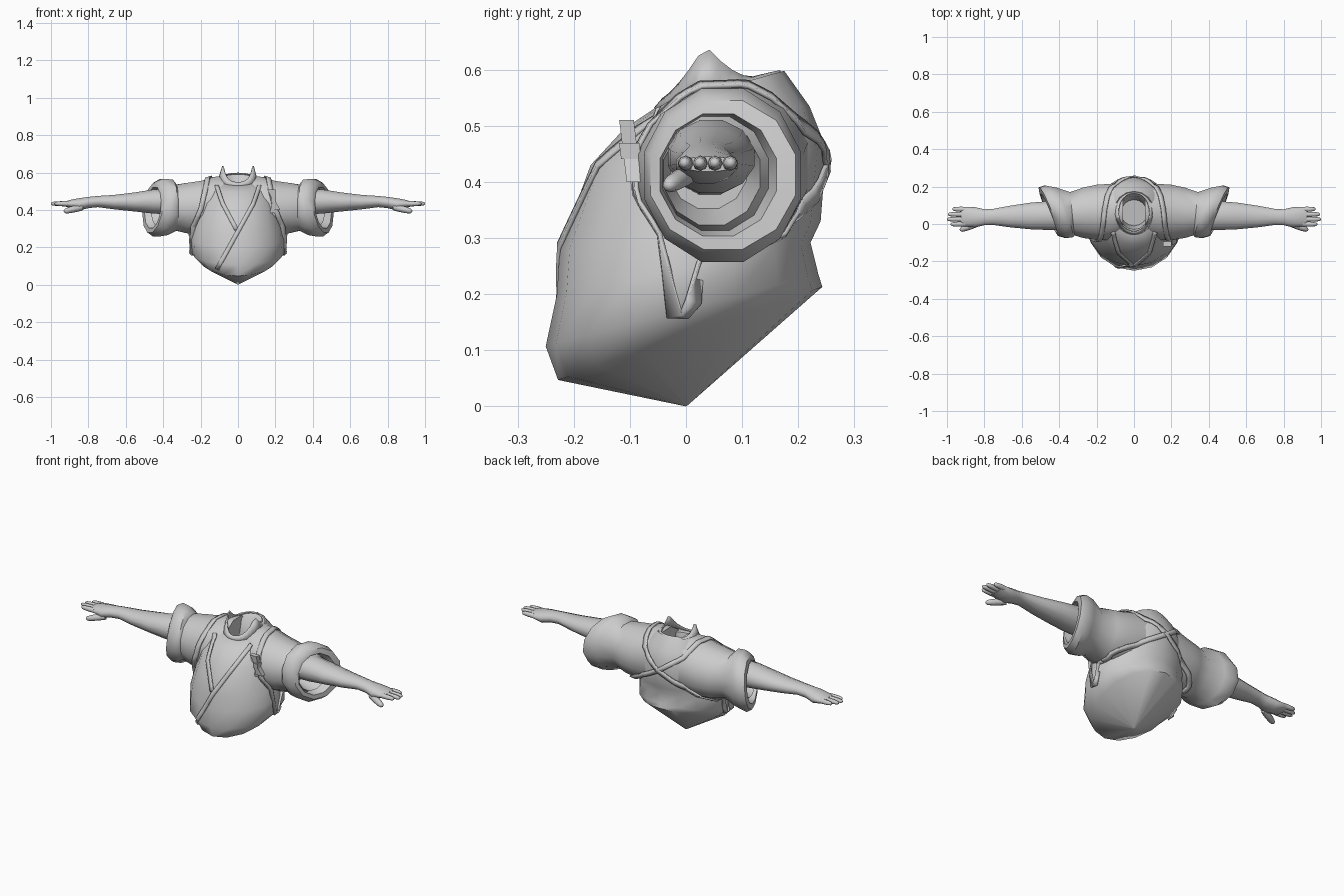
import bpy, math
from mathutils import Vector
from mathutils.bvhtree import BVHTree

if "Cube" in bpy.data.objects:
    bpy.data.objects.remove(bpy.data.objects["Cube"])


def make(name, verts, faces, angle=50, mirror=False, solid=0):
    me = bpy.data.meshes.new(name)
    me.from_pydata([tuple(v) for v in verts], [], faces)
    ob = bpy.data.objects.new(name, me)
    bpy.context.collection.objects.link(ob)
    bpy.ops.object.select_all(action='DESELECT')
    ob.select_set(True)
    bpy.context.view_layer.objects.active = ob
    bpy.ops.object.mode_set(mode='EDIT')
    bpy.ops.mesh.select_all(action='SELECT')
    bpy.ops.mesh.normals_make_consistent(inside=False)
    bpy.ops.object.mode_set(mode='OBJECT')
    bpy.ops.object.shade_smooth_by_angle(angle=math.radians(angle))
    if solid:
        m = ob.modifiers.new("thickness", 'SOLIDIFY')
        m.thickness, m.offset = solid, 0
    if mirror:
        ob.modifiers.new("mirror", 'MIRROR').use_clip = False
    return ob


def loft(name, rings, start=True, end=True, **kw):
    n = len(rings[0])
    verts = [v for r in rings for v in r]
    faces = [(i * n + j, i * n + (j + 1) % n, (i + 1) * n + (j + 1) % n, (i + 1) * n + j)
             for i in range(len(rings) - 1) for j in range(n)]
    for use, base in ((start, 0), (end, (len(rings) - 1) * n)):
        if use:
            c = len(verts)
            verts.append(sum((Vector(v) for v in verts[base:base + n]), Vector()) / n)
            faces += [(base + j, base + (j + 1) % n, c) for j in range(n)]
    return make(name, verts, faces, **kw)


def body_ring(fy, fz, by, bz, hx, n=16):
    # tilted ellipse running from a front point to a back point
    out = []
    for k in range(n):
        a = 2 * math.pi * k / n
        t = (1 - math.cos(a)) / 2
        out.append(Vector((hx * math.sin(a), fy + (by - fy) * t, fz + (bz - fz) * t)))
    return out


def arm_ring(x, y0, y1, z0, z1, sy=0, sz=0, n=12):
    # ellipse across the arm, leaning by sy and sz
    out = []
    for k in range(n):
        a = 2 * math.pi * (k + .5) / n
        dy, dz = (y1 - y0) / 2 * math.cos(a), (z1 - z0) / 2 * math.sin(a)
        out.append(Vector((x + sy * dy + sz * dz, (y0 + y1) / 2 + dy, (z0 + z1) / 2 + dz)))
    return out


# torso: wrapped robe with pointed underside and hollow neck
torso = loft("torso", [body_ring(*r) for r in (
    (0, 0, 0.002, 0.001, 0.001), (-.228, .047, .243, .213, .20), (-.25, .107, .236, .235, .25),
    (-.23, .20, .222, .292, .255), (-.225, .28, .24, .33, .24), (-.17, .43, .25, .46, .21),
    (-.11, .495, .22, .535, .175), (-.05, .535, .175, .598, .11),
    (-.03, .53, .15, .575, .08), (-.01, .45, .13, .47, .07))])

# collar with two upright points
low, top = body_ring(-.055, .53, .172, .59, .105, 32), []
for v in body_ring(-.04, .545, .165, .597, .083, 32):
    d = abs(v.y - .035) / .085
    top.append(v + Vector((0, 0, .08 * max(0, 1 - d) ** 1.6)))
loft("collar", [low, top], start=False, end=False, solid=.006)

# baggy rolled sleeves
sleeve = loft("sleeves", [arm_ring(*r) for r in (
    (.06, -.06, .225, .28, .59), (.13, -.09, .22, .265, .582), (.20, -.09, .215, .265, .56),
    (.27, -.08, .20, .27, .55), (.33, -.065, .175, .285, .54, .1),
    (.375, -.075, .20, .26, .567, .35, -.1), (.42, -.08, .21, .252, .572, .4, -.12),
    (.455, -.068, .2, .275, .55, .4, -.12), (.455, -.05, .165, .30, .525, .4, -.1),
    (.415, -.045, .15, .31, .52, .3), (.44, -.043, .135, .32, .51, .3),
    (.35, -.03, .11, .35, .49))], mirror=True, angle=40)

# forearms and palms
loft("arms", [arm_ring(x, y - a, y + a, z - b, z + b) for x, y, z, a, b in (
    (.33, .042, .445, .075, .07), (.45, .045, .445, .08, .067), (.55, .043, .443, .074, .053),
    (.66, .04, .442, .06, .04), (.75, .038, .445, .045, .031), (.80, .036, .44, .044, .031),
    (.85, .036, .43, .056, .034), (.895, .039, .432, .055, .023), (.925, .04, .432, .05, .014))],
    mirror=True, angle=60)


def finger(name, a, b, r):
    a, b = Vector(a), Vector(b)
    d = (b - a).normalized()
    u = d.cross(Vector((0, 0, 1))).normalized()
    w = u.cross(d)
    rings = []
    for t, s in ((0, 1), (.35, 1.02), (.7, .92), (.92, .7), (1, .3)):
        c = a.lerp(b, t)
        rings.append([c + (u * math.cos(k * math.pi / 4) + w * math.sin(k * math.pi / 4)) * r * s
                      for k in range(8)])
    loft(name, rings, mirror=True, angle=60)


# fingers and thumbs
for i, (y, tip) in enumerate(((-.002, .98), (.025, 1.0), (.052, .995), (.08, .97))):
    finger(f"finger_{i + 1}", (.90, y * .95 + .002, .433), (tip, y, .434), .0135)
finger("thumb", (.835, .005, .415), (.93, -.033, .392), .018)

# surface lookup so that bands lie on the cloth
bpy.context.view_layer.update()
dg = bpy.context.evaluated_depsgraph_get()
vs, fs = [], []
for ob in (torso, sleeve):
    me = ob.evaluated_get(dg).to_mesh()
    o = len(vs)
    vs += [v.co.copy() for v in me.vertices]
    fs += [[o + i for i in p.vertices] for p in me.polygons]
tree = BVHTree.FromPolygons(vs, fs)
DIRS = {'F': (0, 1, 0), 'B': (0, -1, 0), 'T': (0, 0, -1), 'U': (0, 0, 1)}


def on_cloth(side, a, b):
    d = Vector(DIRS[side])
    p = Vector((a, 0, b)) if side in 'FB' else Vector((a, b, 0))
    hit, nor, _, _ = tree.ray_cast(p - d * 3, d)
    return (hit, nor if nor.dot(d) < 0 else -nor) if hit else None


def band(name, path, width, lift=.006, thick=.008, steps=5):
    # path: (side, a, b) key points, resampled while the side stays the same
    pts = []
    for p, q in zip(path, path[1:] + [path[-1]]):
        n = steps if p[0] == q[0] and p != q else 1
        for k in range(n):
            t = k / n
            h = on_cloth(p[0], p[1] + (q[1] - p[1]) * t, p[2] + (q[2] - p[2]) * t)
            if h:
                pts.append(h)
    verts = []
    for i, (p, nor) in enumerate(pts):
        tan = pts[min(i + 1, len(pts) - 1)][0] - pts[max(i - 1, 0)][0]
        s = tan.cross(nor).normalized() * width / 2
        verts += [p + nor * lift - s, p + nor * lift + s]
    faces = [(2 * i, 2 * i + 1, 2 * i + 3, 2 * i + 2) for i in range(len(pts) - 1)]
    make(name, verts, faces, solid=thick)


# crossed robe edges
band("lapel_over", [('F', .115, .53), ('F', .08, .43), ('F', 0, .285), ('F', -.11, .085)], .022, .003)
band("lapel_under", [('F', -.115, .53), ('F', -.08, .43), ('F', -.008, .295)], .022, .003)

# sleeve-holding straps: round each shoulder, crossing on the back
for s, side in ((1, "right"), (-1, "left")):
    band(f"strap_{side}", [
        ('U', s * .25, .06), ('U', s * .245, -.02), ('F', s * .24, .31), ('F', s * .2, .40),
        ('F', s * .175, .50), ('T', s * .165, -.01), ('T', s * .155, .08), ('T', s * .14, .15),
        ('B', s * .12, .51), ('B', 0, .43), ('B', -s * .15, .34), ('B', -s * .23, .30),
        ('U', -s * .25, .12), ('U', -s * .25, .06)], .026)

# bow tied on the strap
hit = on_cloth('F', .19, .455)[0]


def bow_piece(name, z0, z1, w0, w1, dx=0.0, d=.013):
    rings = []
    for z, w, x in ((z0, w0, 0), (z1, w1, dx)):
        c = hit + Vector((x, -.016 - .12 * (hit.z + z - .455), z))
        rings.append([c + Vector(v) for v in ((-w, -d, 0), (w, -d, 0), (w, d, 0), (-w, d, 0))])
    loft(name, rings, angle=30)


bow_piece("bow_knot", -.014, .014, .014, .014, d=.018)
bow_piece("bow_loop_upper", .005, .055, .009, .022, -.012)
bow_piece("bow_loop_lower", -.005, -.055, .009, .022, .014)
bow_piece("bow_tail", -.005, -.07, .006, .012, -.008, .006)
